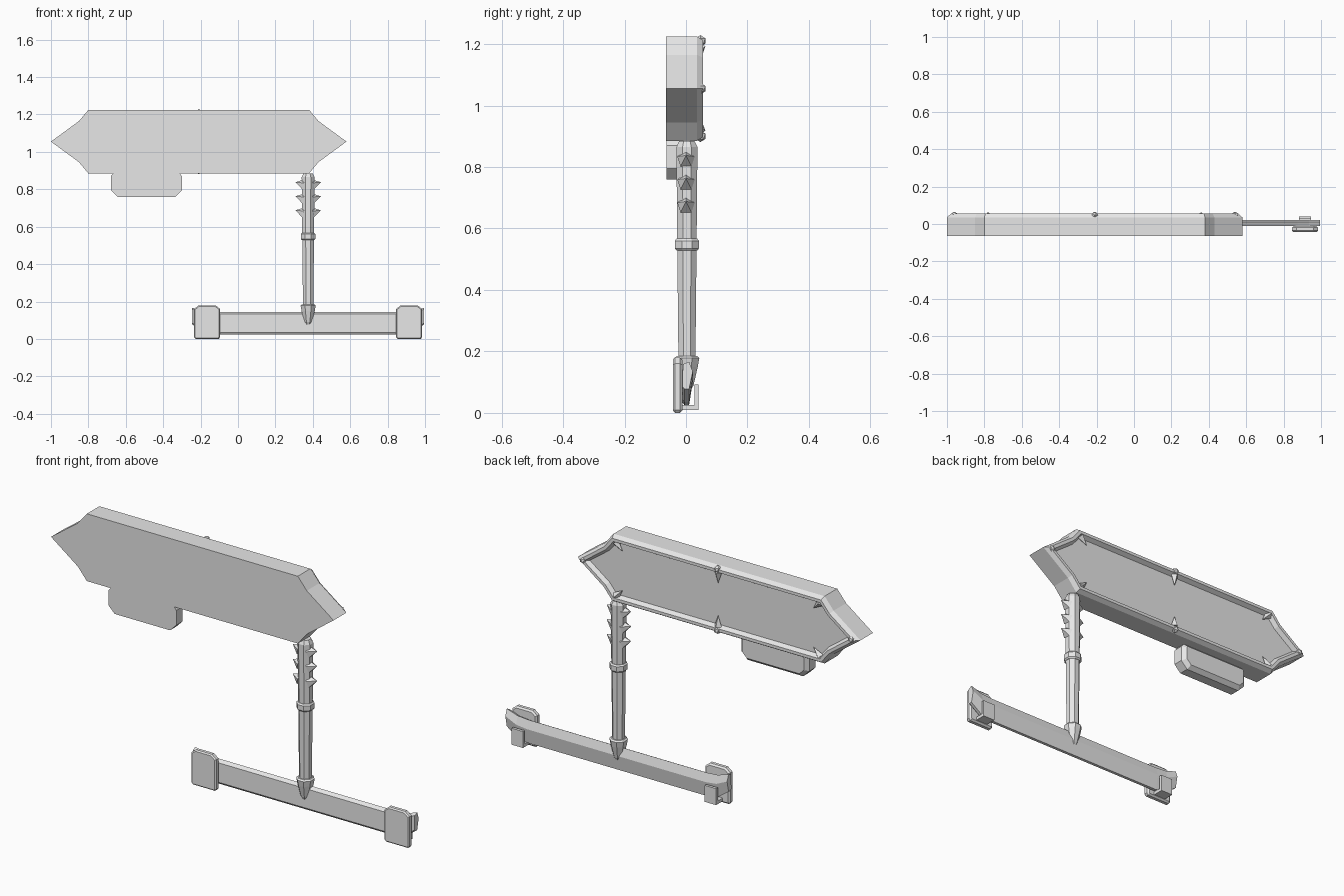
import bpy, bmesh
from mathutils import Vector, Matrix

if "Cube" in bpy.data.objects:
    bpy.data.objects.remove(bpy.data.objects["Cube"])

gray = bpy.data.materials.new("plain gray")
gray.use_nodes = True
gray.diffuse_color = (0.8, 0.8, 0.8, 1)
gray.node_tree.nodes["Principled BSDF"].inputs["Base Color"].default_value = (0.8, 0.8, 0.8, 1)

POLE_X = 0.375
BOARD = Vector((-0.21, 0, 1.055))


def finish(name, bm):
    bmesh.ops.recalc_face_normals(bm, faces=bm.faces)
    mesh = bpy.data.meshes.new(name)
    bm.to_mesh(mesh)
    bm.free()
    mesh.materials.append(gray)
    obj = bpy.data.objects.new(name, mesh)
    bpy.context.collection.objects.link(obj)
    return obj


def inset_outline(points, d):
    """Move a clockwise (x, z) outline inwards by d with mitred corners."""
    result = []
    for i, p in enumerate(points):
        p = Vector(p)
        a = (p - Vector(points[i - 1])).normalized()
        b = (Vector(points[(i + 1) % len(points)]) - p).normalized()
        na, nb = Vector((a.y, -a.x)), Vector((b.y, -b.x))
        result.append(p + (na + nb) * d / (1 + na.dot(nb)))
    return result


def skin(name, rings):
    """Join equal rings of points with quads and cap both ends."""
    bm = bmesh.new()
    loops = [[bm.verts.new(p) for p in ring] for ring in rings]
    n = len(loops[0])
    for low, high in zip(loops, loops[1:]):
        for i in range(n):
            j = (i + 1) % n
            bm.faces.new((low[i], low[j], high[j], high[i]))
    bm.faces.new(loops[0])
    bm.faces.new(loops[-1])
    return finish(name, bm)


def slab(name, outline, layers):
    """Layers are (y, inset) pairs, front to back."""
    return skin(name, [[(p.x, y, p.y) for p in inset_outline(outline, d)] for y, d in layers])


def spike(name, base, direction, radius, length, sides=4):
    bm = bmesh.new()
    direction = Vector(direction).normalized()
    turn = direction.to_track_quat('Z', 'Y').to_matrix().to_4x4()
    place = Matrix.Translation(Vector(base) + direction * length / 2) @ turn
    bmesh.ops.create_cone(bm, cap_ends=True, segments=sides, radius1=radius,
                          radius2=0, depth=length, matrix=place)
    return finish(name, bm)


def stud(name, place):
    bm = bmesh.new()
    bmesh.ops.create_icosphere(bm, subdivisions=1, radius=0.019, matrix=Matrix.Translation(place))
    return finish(name, bm)


# Double-pointed board with a raised rim around a sunken back panel
quarter = [(0.59, 0.17), (0.64, 0.11)]
half = quarter + [(0.79, 0)] + [(x, -z) for x, z in reversed(quarter)]
outline = half + [(-x, -z) for x, z in half]
outline = [(x + BOARD.x, z + BOARD.z) for x, z in outline]
slab("board", outline, [(-0.065, 0), (0.035, 0), (0.056, 0.013), (0.056, 0.028), (0.035, 0.04)])

# Rim studs and inward-pointing rim spikes
for sx, sz in ((0.75, 0), (-0.75, 0), (0, 0.155), (0, -0.155)):
    stud("rim_stud", BOARD + Vector((sx, 0.047, sz)))
for sz in (1, -1):
    for sx in (-1, 0, 1):
        spike("rim_spike", BOARD + Vector((sx * 0.572, 0.043, sz * 0.137)),
              (-sx, 0, -sz), 0.02, 0.055)

# Hanging tab with clipped corners
tab = [(-0.665, 0.888), (-0.315, 0.888), (-0.3, 0.87), (-0.3, 0.795),
       (-0.335, 0.76), (-0.645, 0.76), (-0.68, 0.795), (-0.68, 0.87)]
slab("hanging_tab", tab, [(-0.064, 0), (-0.015, 0), (0.005, 0.018)])


# Eight-sided post parts made from (z, radius) profiles
def turned(name, profile):
    bm = bmesh.new()
    bmesh.ops.create_circle(bm, segments=8, radius=1)
    ring = [v.co.copy() for v in bm.verts]
    bm.free()
    turn = Matrix.Rotation(0.3927, 3, 'Z')
    return skin(name, [[(turn @ p) * r * 1.06 + Vector((POLE_X, 0.003, z)) for p in ring]
                       for z, r in profile])


turned("upper_post", [(0.54, 0.032), (0.865, 0.035), (0.885, 0.025)])
turned("lower_post", [(0.15, 0.028), (0.54, 0.032)])
turned("post_ring", [(0.528, 0.034), (0.535, 0.04), (0.56, 0.04), (0.567, 0.034)])
turned("post_socket", [(0.075, 0.014), (0.09, 0.022), (0.15, 0.036), (0.178, 0.041), (0.185, 0.034)])
for z in (0.825, 0.75, 0.675):
    for side in (-1, 1):
        spike("post_spike", (POLE_X + side * 0.026, 0, z), (side, 0, 0.3), 0.03, 0.044, 5)

# Thin rail whose ends sweep upwards
section = [(-0.012, 0.035), (-0.005, 0.025), (0.01, 0.025), (0.022, 0.1), (0.01, 0.143), (-0.01, 0.132)]
stations = [(-0.62, 0.04, 0.75), (-0.56, 0.008, 0.95), (-0.5, 0, 1)]
stations += [(-x, lift, s) for x, lift, s in reversed(stations)]
skin("rail", [[(POLE_X + x, y, 0.03 + (z - 0.03) * s + lift * 1.3) for y, z in section]
              for x, lift, s in stations])

# Foot plates with a hook passing under the rail
for side in (-1, 1):
    cx = POLE_X + side * 0.54
    plate = [(-0.045, 0.18), (0.045, 0.18), (0.07, 0.16), (0.07, 0.01),
             (0.062, 0), (-0.062, 0), (-0.07, 0.01), (-0.07, 0.16)]
    slab("foot_plate", [(x + cx, z) for x, z in plate],
         [(-0.042, 0.006), (-0.036, 0), (-0.02, 0), (-0.012, 0.008)])
    hook = [(-0.015, 0.01), (-0.015, 0.026), (0.027, 0.026), (0.027, 0.093),
            (0.041, 0.093), (0.041, 0.01)]
    skin("foot_hook", [[(cx + x, y, z) for y, z in hook] for x in (-0.032, 0.032)])
